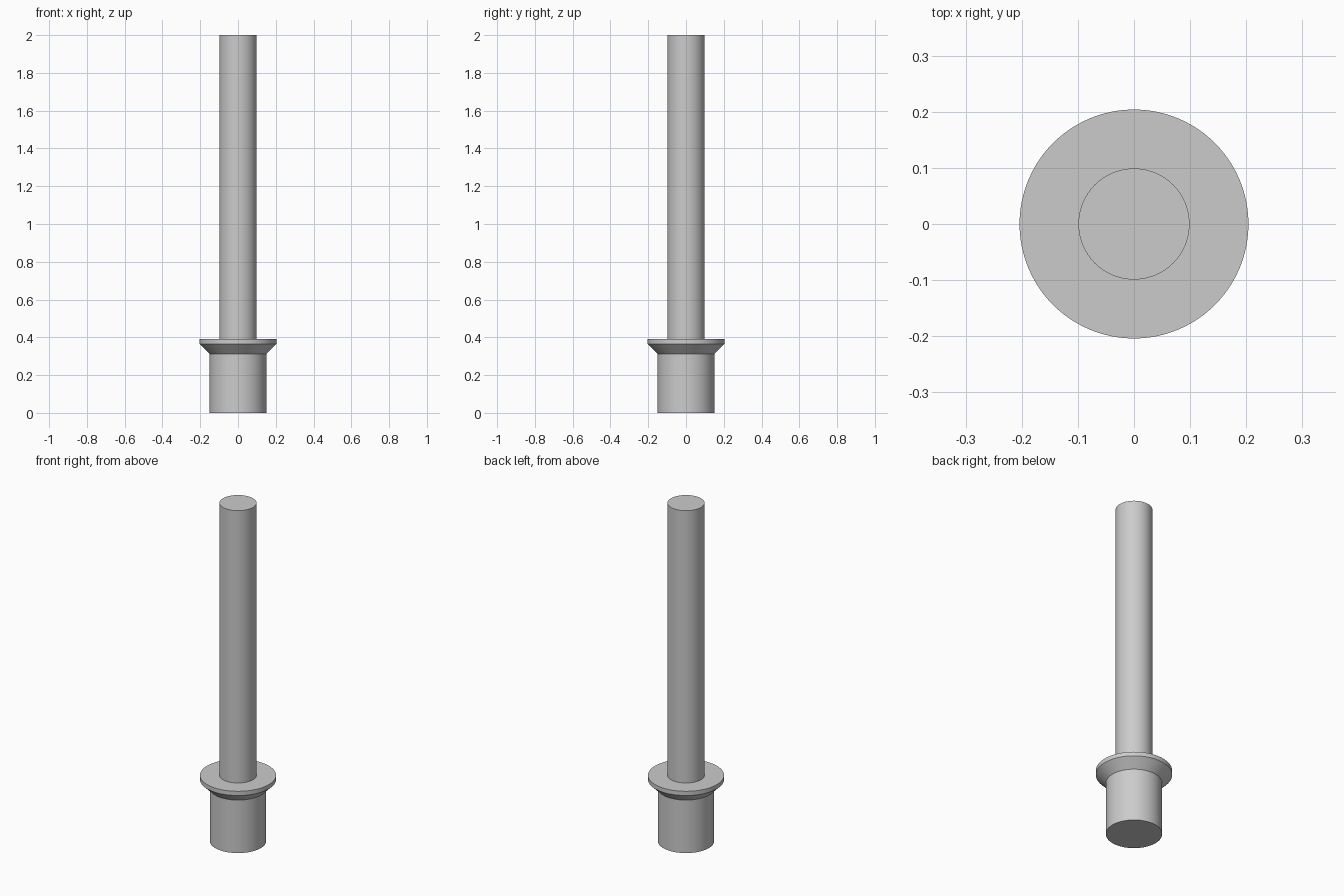
import bpy
import bmesh
import math

cube = bpy.data.objects.get("Cube")
if cube:
    bpy.data.objects.remove(cube, do_unlink=True)

SIDES = 96

# Plain grey metal
metal = bpy.data.materials.new("grey_metal")
metal.use_nodes = True
metal.diffuse_color = (0.6, 0.6, 0.6, 1)
metal.node_tree.nodes["Principled BSDF"].inputs["Base Color"].default_value = (0.6, 0.6, 0.6, 1)


def turned_part(name, profile):
    """Closed solid of revolution around z from (radius, height) points."""
    bm = bmesh.new()
    rings = []
    for radius, height in profile:
        rings.append([bm.verts.new((radius * math.cos(math.tau * i / SIDES),
                                    radius * math.sin(math.tau * i / SIDES),
                                    height)) for i in range(SIDES)])
    for low, high in zip(rings, rings[1:]):
        for i in range(SIDES):
            j = (i + 1) % SIDES
            bm.faces.new((low[i], low[j], high[j], high[i]))
    bm.faces.new(reversed(rings[0]))
    bm.faces.new(rings[-1])
    mesh = bpy.data.meshes.new(name)
    bm.to_mesh(mesh)
    bm.free()
    mesh.materials.append(metal)
    obj = bpy.data.objects.new(name, mesh)
    bpy.context.collection.objects.link(obj)
    bpy.ops.object.select_all(action="DESELECT")
    obj.select_set(True)
    bpy.context.view_layer.objects.active = obj
    bpy.ops.object.shade_smooth_by_angle(angle=math.radians(30))
    return obj


# Base plug, flared collar with a thin rim, and long shaft in one turned piece
turned_part("collared_pin", [
    (0.151, 0), (0.151, 0.313),
    (0.204, 0.365), (0.204, 0.39),
    (0.099, 0.39), (0.099, 2),
])
